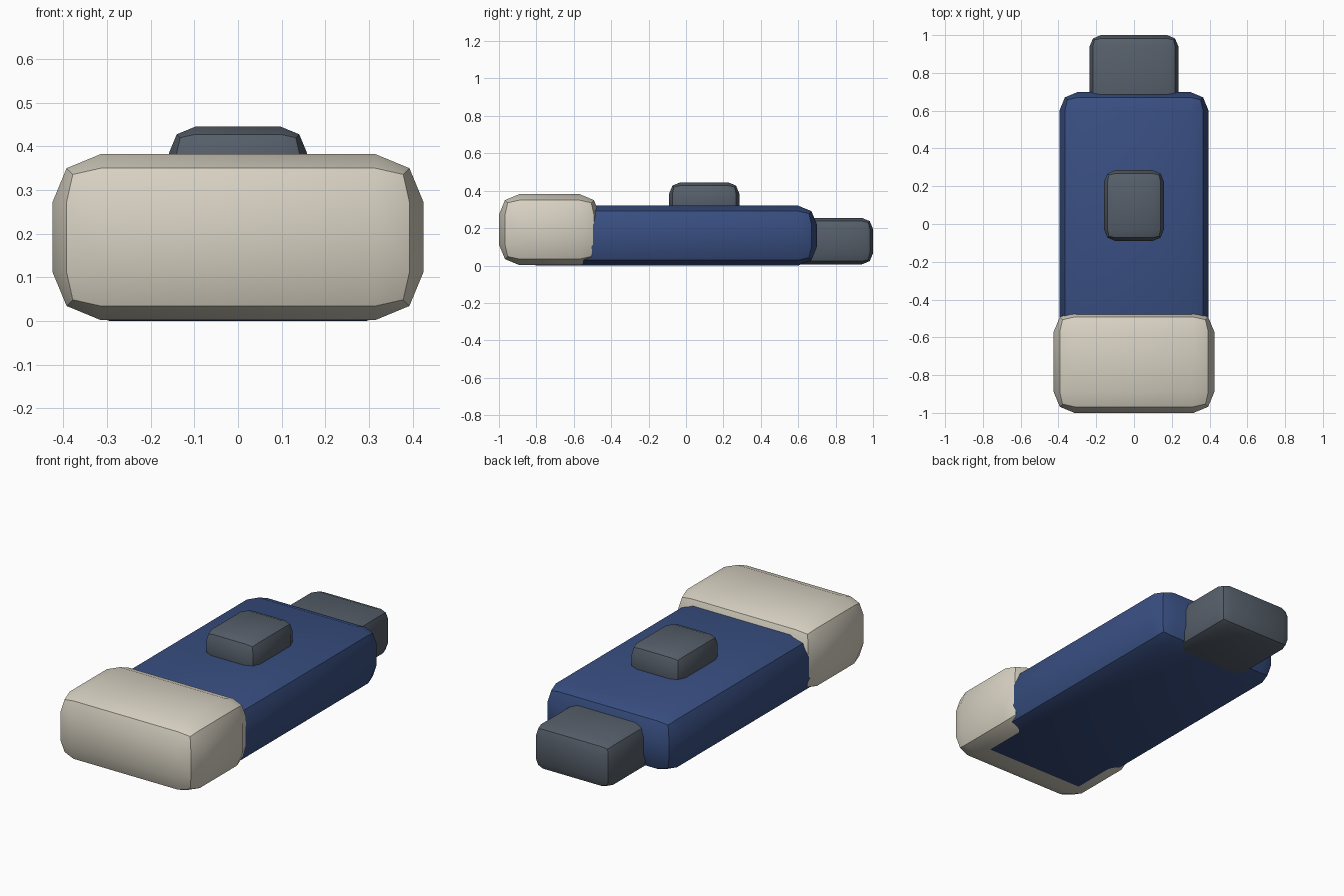
import bpy

if "Cube" in bpy.data.objects:
    bpy.data.objects.remove(bpy.data.objects["Cube"])


def material(name, rgb):
    m = bpy.data.materials.new(name)
    m.diffuse_color = (*rgb, 1)
    m.use_nodes = True
    m.node_tree.nodes["Principled BSDF"].inputs["Base Color"].default_value = m.diffuse_color
    return m


CREAM = material("cream", (0.68, 0.64, 0.54))
BLUE = material("blue", (0.040, 0.077, 0.22))
GREY = material("slate grey", (0.092, 0.113, 0.142))


def rounded_box(name, lo, hi, bevel, mat):
    """Box between two corners with every edge rounded in two steps."""
    centre = [(a + b) / 2 for a, b in zip(lo, hi)]
    bpy.ops.mesh.primitive_cube_add(size=1, location=centre)
    ob = bpy.context.object
    ob.name = name
    ob.scale = [b - a for a, b in zip(lo, hi)]
    bpy.ops.object.transform_apply(location=False, rotation=False, scale=True)
    mod = ob.modifiers.new("rounding", 'BEVEL')
    mod.width = bevel
    mod.segments = 2
    bpy.ops.object.modifier_apply(modifier=mod.name)
    bpy.ops.object.shade_smooth_by_angle(angle=0.6)
    ob.data.materials.append(mat)
    return ob


# Main casing, running on into the cap
rounded_box("casing", (-0.395, -0.90, 0), (0.395, 0.70, 0.32), 0.10, BLUE)
# Thicker end cap, raised a hair so the casing shows on the underside
rounded_box("end_cap", (-0.425, -1.0, 0.002), (0.425, -0.46, 0.382), 0.11, CREAM)
# Plug at the back
rounded_box("plug", (-0.235, 0.50, 0.006), (0.235, 1.0, 0.255), 0.06, GREY)
# Slider button on top
rounded_box("slider_button", (-0.158, -0.09, 0.24), (0.158, 0.285, 0.445), 0.06, GREY)
